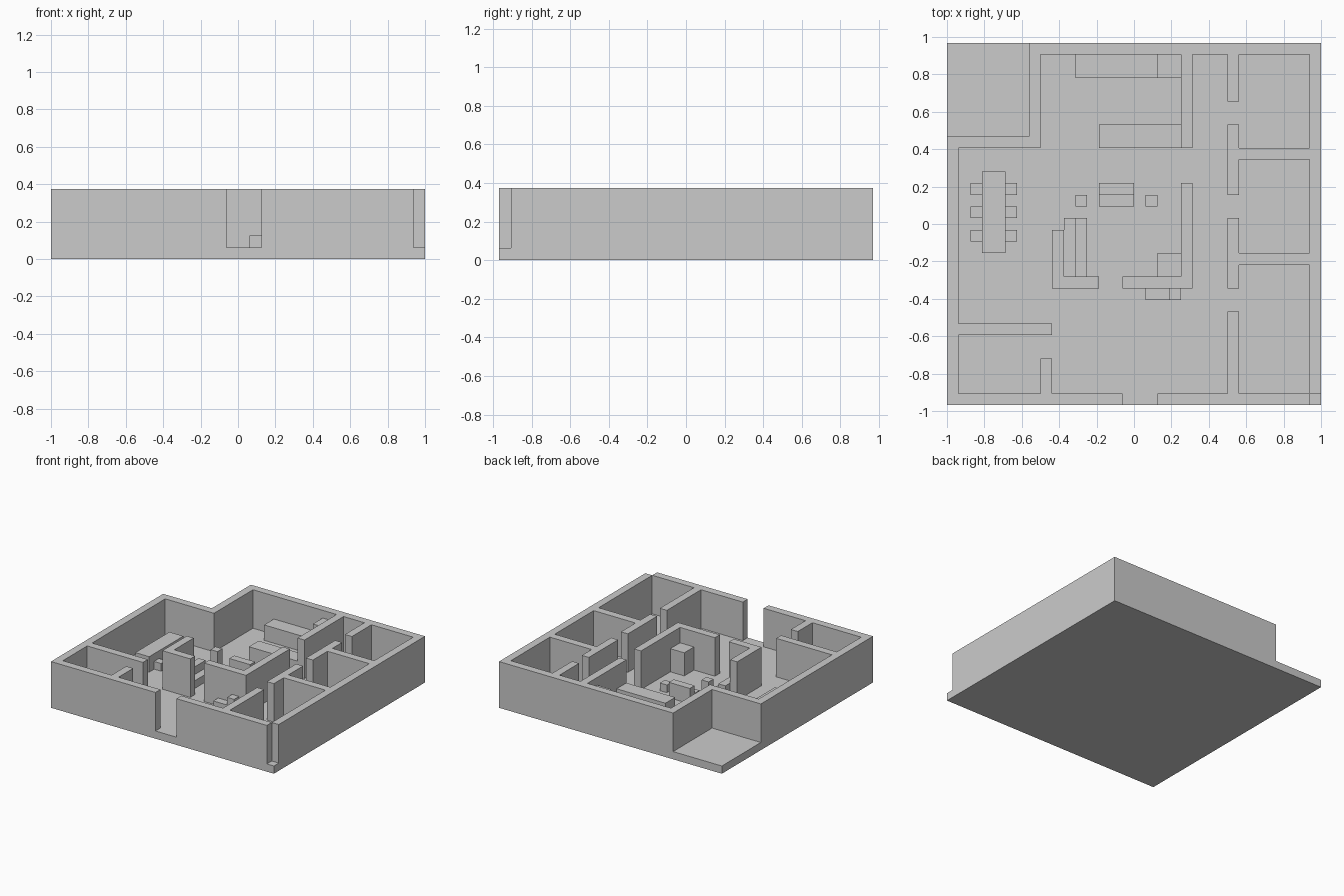
import bpy, bmesh
from mathutils import Matrix, Vector

if "Cube" in bpy.data.objects:
    bpy.data.objects.remove(bpy.data.objects["Cube"])

U = 1 / 16             # one grid cell
NX, NY = 32, 31        # plan size in cells
WALL = 6               # wall top in cells


def blocks(name, rects, top, base=1):
    """One object of upright boxes; each rect is x0, x1, y0, y1 in cells."""
    bm = bmesh.new()
    for x0, x1, y0, y1 in rects:
        size = Vector((x1 - x0, y1 - y0, top - base)) * U
        centre = Vector(((x0 + x1 - NX) / 2, (y0 + y1 - NY) / 2, (top + base) / 2)) * U
        bmesh.ops.create_cube(bm, size=1,
                              matrix=Matrix.Translation(centre) @ Matrix.Diagonal(size).to_4x4())
    mesh = bpy.data.meshes.new(name)
    bm.to_mesh(mesh)
    bm.free()
    obj = bpy.data.objects.new(name, mesh)
    bpy.context.collection.objects.link(obj)
    return obj


# Floor slab, including the open rear patio
blocks("floor", [(0, NX, 0, NY)], 1, 0)

# Outer walls with front door gap and missing front-right corner
blocks("front_wall", [(0, 15, 0, 1), (18, 31, 0, 1)], WALL)
blocks("left_wall", [(0, 1, 1, 23)], WALL)
blocks("patio_wall", [(1, 8, 22, 23), (7, 8, 23, 31)], WALL)
blocks("back_wall", [(8, 31, 30, 31)], WALL)
blocks("right_wall", [(31, 32, 1, 31)], WALL)

# Row of rooms on the right, with doorways
blocks("corridor_wall", [(24, 25, a, b) for a, b in ((1, 8), (10, 16), (18, 24), (26, 30))], WALL)
blocks("room_dividers", [(25, 31, y, y + 1) for y in (12, 21)], WALL)

# Front-left room, kitchen and living room partitions
blocks("front_room_walls", [(1, 9, 6, 7), (8, 9, 1, 4)], WALL)
blocks("kitchen_wall", [(20, 21, 22, 30)], WALL)
blocks("living_wall_left", [(9, 10, 11, 15), (9, 13, 10, 11)], WALL)
blocks("living_wall_right", [(20, 21, 11, 19), (15, 21, 10, 11)], WALL)

# Kitchen
blocks("kitchen_counter", [(11, 18, 28, 30)], 3)
blocks("fridge", [(18, 20, 28, 30)], 5)
blocks("kitchen_island", [(13, 20, 22, 24)], 3)

# Dining set
blocks("dining_table", [(3, 5, 13, 20)], 3)
blocks("dining_chairs", [(x, x + 1, y, y + 1) for x in (2, 5) for y in (14, 16, 18)], 2)

# Living room furniture
blocks("long_sofa_back", [(10, 11, 11, 16)], 3)
blocks("long_sofa_seat", [(11, 12, 11, 16)], 2)
blocks("short_sofa_back", [(13, 16, 18, 19)], 3)
blocks("short_sofa_seat", [(13, 16, 17, 18)], 2)
blocks("floor_lamp", [(11, 12, 17, 18)], 4)
blocks("side_table", [(17, 18, 17, 18)], 2)
blocks("corner_cabinet", [(18, 20, 11, 13)], 4)

# Entrance bench with stand
blocks("entrance_bench", [(17, 19, 9, 10)], 2)
blocks("entrance_stand", [(19, 20, 9, 10)], 3)
